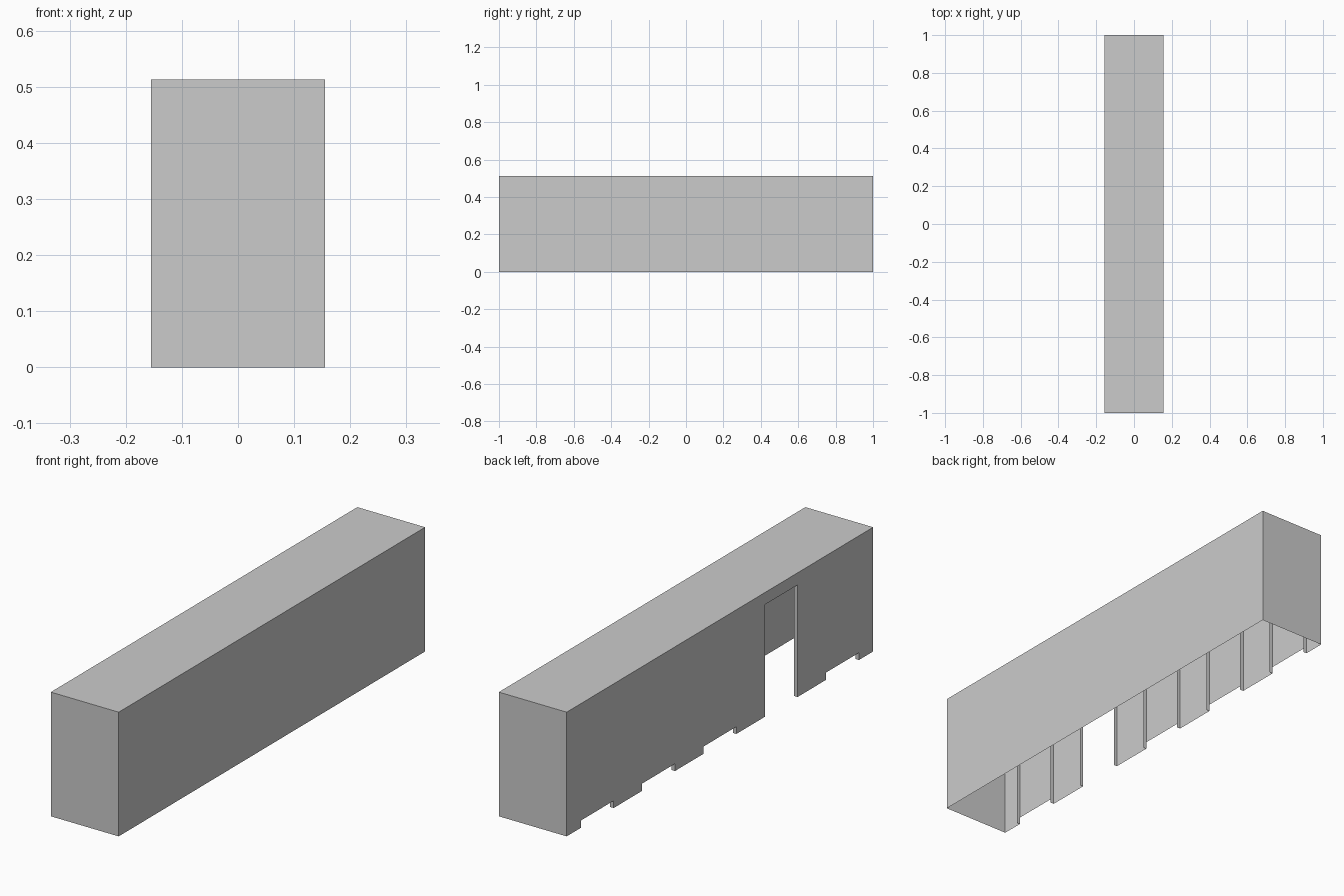
import bpy
import bmesh

if "Cube" in bpy.data.objects:
    bpy.data.objects.remove(bpy.data.objects["Cube"])

W, L, H = 0.155, 1.0, 0.513      # half width, half length, height
HALF = 0.107                     # half width of an opening
HEAD = 0.463                     # top of the openings
GAP = 0.03                       # gap under each closed door
DEPTH = 0.016                    # how far the frames reach inward
CENTRES = [-0.8, -0.4, 0.0, 0.4, 0.8]
OPEN_BAY = -0.4                  # bay that has no door panel


def build(name, quads):
    """Make one object from a list of four-cornered sheets."""
    bm = bmesh.new()
    for q in quads:
        bm.faces.new([bm.verts.new(p) for p in q])
    bmesh.ops.remove_doubles(bm, verts=bm.verts, dist=1e-5)
    mesh = bpy.data.meshes.new(name)
    bm.to_mesh(mesh)
    bm.free()
    obj = bpy.data.objects.new(name, mesh)
    bpy.context.collection.objects.link(obj)
    return obj


def left_sheet(y0, y1, z0, z1):
    """Sheet in the left wall plane, facing -x."""
    return [(-W, y1, z0), (-W, y0, z0), (-W, y0, z1), (-W, y1, z1)]


# Plain shell: front, right, back and roof, open underneath
build("shell", [
    [(-W, -L, 0), (W, -L, 0), (W, -L, H), (-W, -L, H)],
    [(W, -L, 0), (W, L, 0), (W, L, H), (W, -L, H)],
    [(W, L, 0), (-W, L, 0), (-W, L, H), (W, L, H)],
    [(-W, -L, H), (W, -L, H), (W, L, H), (-W, L, H)],
])

# Left wall: piers between the bays, with a header above
stops = [-L] + [c + s * HALF for c in CENTRES for s in (-1, 1)] + [L]
piers = [left_sheet(a, b, 0, HEAD) for a, b in zip(stops[::2], stops[1::2])]
header = [left_sheet(a, b, HEAD, H) for a, b in zip(stops, stops[1:])]
build("bay_wall", piers + header)

for i, c in enumerate(CENTRES, 1):
    a, b = c - HALF, c + HALF
    i0, i1 = -W, -W + DEPTH
    # Thin frame lining the opening: two jambs and a lintel
    build(f"door_frame_{i}", [
        [(i0, a, 0), (i0, a, HEAD), (i1, a, HEAD), (i1, a, 0)],
        [(i1, b, 0), (i1, b, HEAD), (i0, b, HEAD), (i0, b, 0)],
        [(i0, a, HEAD), (i0, b, HEAD), (i1, b, HEAD), (i1, a, HEAD)],
    ])
    # Flush door with a gap underneath
    if c != OPEN_BAY:
        build(f"door_panel_{i}", [left_sheet(a, b, GAP, HEAD)])
